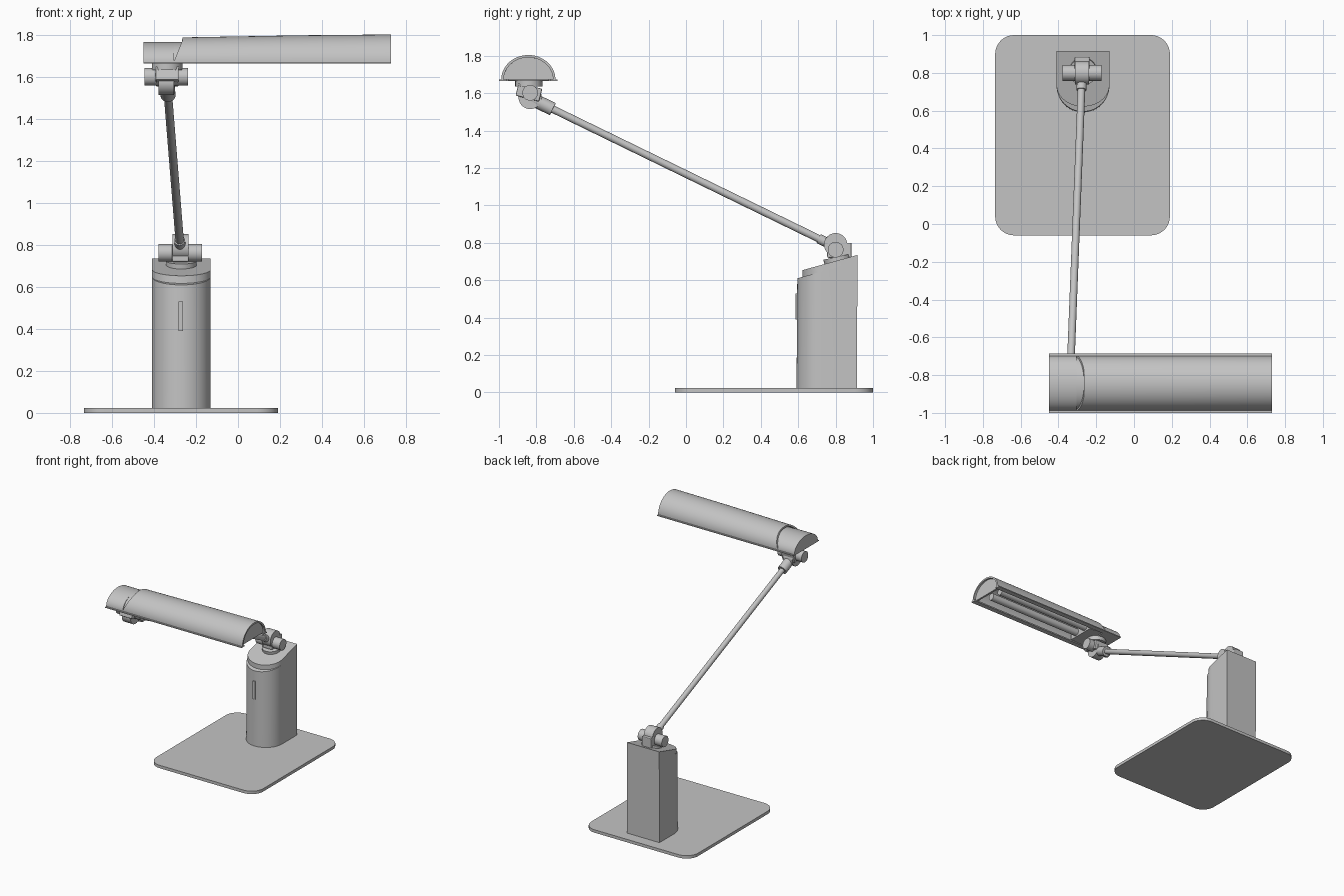
import bpy, bmesh, math
from mathutils import Vector, Matrix

if "Cube" in bpy.data.objects:
    bpy.data.objects.remove(bpy.data.objects["Cube"])

grey = bpy.data.materials.new("light_grey")
grey.diffuse_color = (0.55, 0.55, 0.55, 1)
grey.use_nodes = True
grey.node_tree.nodes["Principled BSDF"].inputs["Base Color"].default_value = grey.diffuse_color


def finish(name, bm, smooth=True):
    bmesh.ops.recalc_face_normals(bm, faces=bm.faces[:])
    me = bpy.data.meshes.new(name)
    bm.to_mesh(me)
    bm.free()
    if smooth:
        me.shade_smooth()
        me.set_sharp_from_angle(angle=math.radians(32))
    me.materials.append(grey)
    ob = bpy.data.objects.new(name, me)
    bpy.context.collection.objects.link(ob)
    return ob


def loft(name, loops, hollow=False):
    """Bridge matching loops; a hollow loop is outer points, then inner points reversed."""
    bm = bmesh.new()
    rings = [[bm.verts.new(p) for p in lp] for lp in loops]
    n = len(rings[0])
    for a, b in zip(rings, rings[1:]):
        for i in range(n):
            j = (i + 1) % n
            bm.faces.new((a[i], a[j], b[j], b[i]))
    for r in (rings[0], rings[-1]):
        if hollow:
            for i in range(n // 2 - 1):
                bm.faces.new((r[i], r[i + 1], r[n - 2 - i], r[n - 1 - i]))
        else:
            bm.faces.new(r)
    return finish(name, bm)


def cyl(name, p0, p1, r, seg=32):
    p0, p1 = Vector(p0), Vector(p1)
    d = p1 - p0
    m = Matrix.Translation((p0 + p1) / 2) @ d.to_track_quat('Z', 'Y').to_matrix().to_4x4()
    bm = bmesh.new()
    bmesh.ops.create_cone(bm, cap_ends=True, segments=seg, radius1=r, radius2=r,
                          depth=d.length, matrix=m)
    return finish(name, bm)


def box(name, c, size, tilt=0, bevel=0.0):
    m = Matrix.Translation(c) @ Matrix.Rotation(tilt, 4, 'X') @ Matrix.Diagonal((*size, 1))
    bm = bmesh.new()
    bmesh.ops.create_cube(bm, size=1, matrix=m)
    if bevel:
        bmesh.ops.bevel(bm, geom=bm.edges[:], offset=bevel, segments=2, affect='EDGES', profile=0.5)
    return finish(name, bm, smooth=False)


def arc(cx, cy, rx, ry, a0, a1, n):
    out = []
    for i in range(n + 1):
        a = math.radians(a0 + (a1 - a0) * i / n)
        out.append((cx + rx * math.cos(a), cy + ry * math.sin(a)))
    return out


# Base plate with rounded corners
R = 0.1
plate = []
for k, (cx, cy) in enumerate([(0.19 - R, 1 - R), (-0.735 + R, 1 - R),
                              (-0.735 + R, -0.06 + R), (0.19 - R, -0.06 + R)]):
    plate += arc(cx, cy, R, R, 90 * k, 90 * k + 90, 10)
loft("base_plate", [[(x, y, z) for x, y in plate] for z in (0, 0.023)])


# Post: flat back, round front, sloping top
PX = -0.27


def post_outline(front):
    cy = 0.735
    return [(PX - 0.14, 0.917)] + arc(PX, cy, 0.14, cy - front, 180, 360, 28) + [(PX + 0.14, 0.917)]


def slope(y, z0):
    return z0 + 0.276 * (y - 0.595)


body = post_outline(0.595)
loft("post_body", [[(x, y - 0.004, 0.02) for x, y in body],
                   [(x, y, slope(y, 0.61)) for x, y in body]])
cap = post_outline(0.622)
loft("post_cap", [[(x, y, slope(y, 0.61)) for x, y in cap],
                  [(x, y, slope(y, 0.646)) for x, y in cap]])
box("switch_slot", (PX - 0.003, 0.596, 0.46), (0.02, 0.02, 0.14))


# Joints: swivel disc, hinge barrel, block and side knobs
def joint(name, x, y, z, foot, barrel_z, block, tilt):
    cyl(name + "_swivel", *foot, 0.073)
    cyl(name + "_barrel", (x - 0.038, y, barrel_z), (x + 0.038, y, barrel_z), 0.062, 40)
    box(name + "_block", *block, tilt, 0.006)
    cyl(name + "_knobs", (x - 0.104, y, z), (x + 0.104, y, z), 0.042)


joint("lower_joint", -0.275, 0.80, 0.763, ((PX, 0.818, 0.67), (PX, 0.806, 0.725)), 0.79,
      ((-0.275, 0.82, 0.76), (0.08, 0.13, 0.08)), 0)
joint("upper_joint", -0.342, -0.833, 1.602, ((-0.338, -0.84, 1.635), (-0.338, -0.84, 1.668)), 1.577,
      ((-0.338, -0.84, 1.605), (0.11, 0.13, 0.07)), -0.25)

# Arm rod with end sleeves
A, B = Vector((-0.275, 0.79, 0.783)), Vector((-0.338, -0.82, 1.567))
cyl("arm_rod", A, B, 0.02, 24)
cyl("lower_sleeve", A, A.lerp(B, 0.05), 0.026, 24)
cyl("upper_sleeve", B, B.lerp(A, 0.067), 0.036, 24)

# Lamp shade: hollow half-round trough with side lips
CY, ZB, ZL = -0.843, 1.665, 1.672


def half_round(ry, rz, n=32):
    return arc(CY, ZL, ry, rz, 0, 180, n)


def lipped(rz):
    return [(CY + 0.157, ZB), (CY + 0.157, ZL)] + half_round(0.145, rz) + [(CY - 0.157, ZL), (CY - 0.157, ZB)]


def hollow_loop(rz):
    inner = ([(CY + 0.118, ZB), (CY + 0.118, ZL + 0.003)] + half_round(0.132, rz - 0.013)
             + [(CY - 0.118, ZL + 0.003), (CY - 0.118, ZB)])
    return lipped(rz) + inner[::-1]


# the joining edge leans back toward the top
left = [(-0.31 + 0.045 * min(1, (z - ZB) / 0.11), y, z) for y, z in hollow_loop(0.118)]
mid = [(0.3, y, z) for y, z in hollow_loop(0.128)]
right = [(0.73, y, z) for y, z in hollow_loop(0.132)]
loft("lamp_shade", [left, mid, right], hollow=True)

# Solid head section over the joint
loft("lamp_head", [[(x, y, z) for y, z in lipped(0.096)] for x in (-0.45, -0.305)])
loft("lamp_head_core", [[(x, y, z) for y, z in half_round(0.137, 0.096)] for x in (-0.305, -0.24)])

# Shade end wall, set in from the rim
loft("shade_end_wall", [[(x, y, z) for y, z in half_round(0.136, 0.122)] for x in (0.70, 0.715)])

# Tube holder and twin light tubes
box("tube_holder", (-0.215, CY, 1.70), (0.05, 0.22, 0.065))
for s, side in ((-1, "front"), (1, "rear")):
    cyl(side + "_light_tube", (-0.2, CY + s * 0.05, 1.705), (0.63, CY + s * 0.05, 1.705), 0.028, 24)
